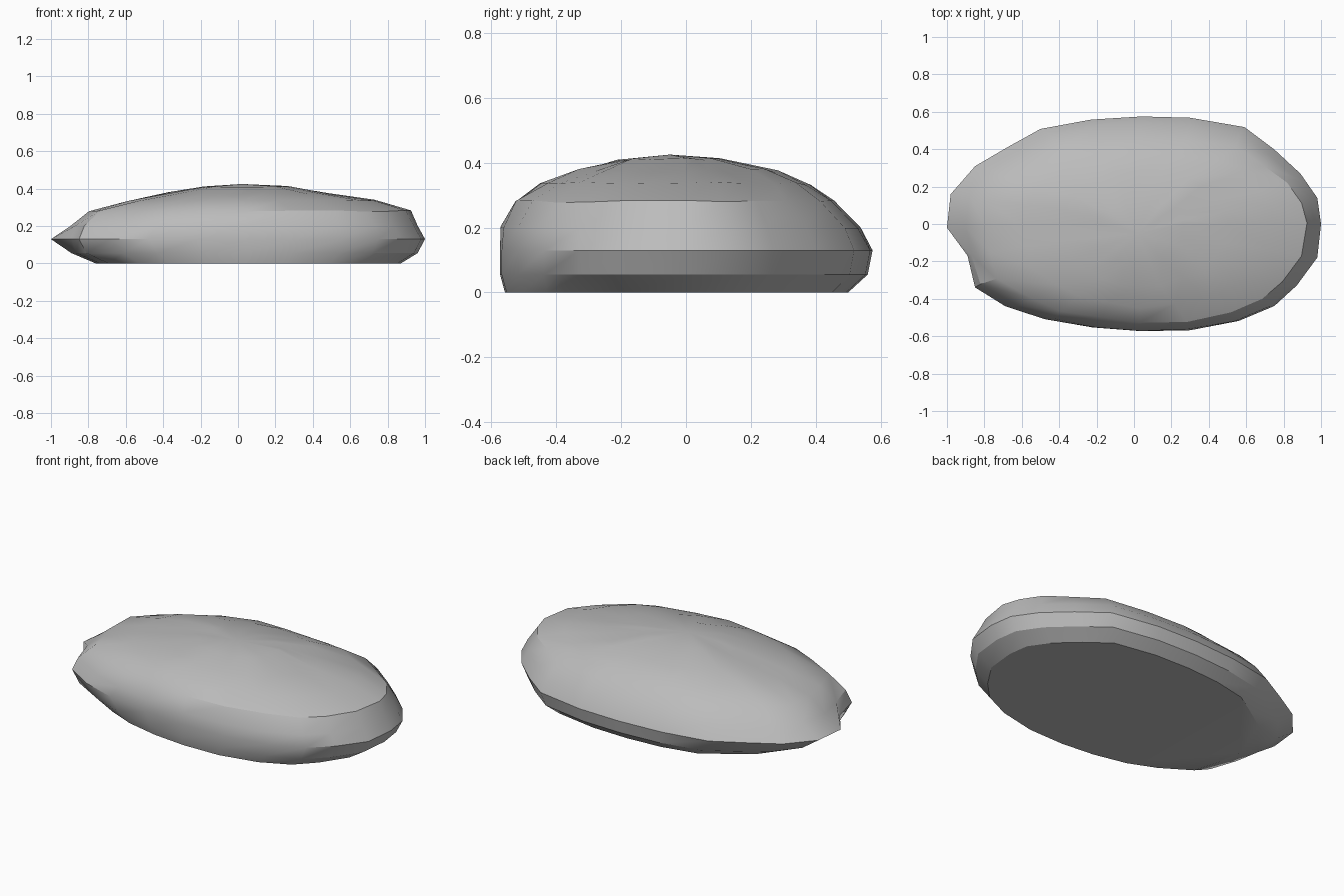
import bpy, bmesh, math, random

if "Cube" in bpy.data.objects:
    bpy.data.objects.remove(bpy.data.objects["Cube"])

random.seed(4)

# Widest outline of the stone (at z = 0.13), counter-clockwise from the right end
girdle = [(1, 0), (.98, .14), (.89, .27), (.75, .40), (.59, .52), (.30, .57),
          (.04, .577), (-.23, .56), (-.50, .51), (-.68, .41), (-.85, .31),
          (-.98, .16), (-1, -.02), (-.89, -.17), (-.85, -.34), (-.69, -.44),
          (-.48, -.51), (-.22, -.555), (.04, -.575), (.30, -.57), (.56, -.52),
          (.75, -.44), (.87, -.33), (.98, -.18)]

# The other rings use the same outline without the notch at the left end
plain = list(girdle)
plain[12], plain[13], plain[14] = (-1, -.02), (-.97, -.17), (-.91, -.33)

# Ring: z, x min, x max, y min, y max, jitter
rings = [(0, -.76, .87, -.56, .50, 0),
         (.055, -.89, .96, -.575, .56, 0),
         (.13, -1, 1, -.575, .575, 0),
         (.20, -.90, .965, -.57, .54, .006),
         (.28, -.80, .92, -.525, .455, .008),
         (.335, -.60, .74, -.44, .385, .012),
         (.375, -.37, .49, -.33, .28, .012),
         (.41, -.18, .27, -.21, .11, .008)]

bm = bmesh.new()
loops = []
for z, x0, x1, y0, y1, j in rings:
    loop = []
    for x, y in (girdle if z == .13 else plain):
        px = x * (x1 if x > 0 else -x0)
        py = y / .577 * (y1 if y > 0 else -y0)
        loop.append(bm.verts.new((px + random.uniform(-j, j),
                                  py + random.uniform(-j, j),
                                  z + random.uniform(-j, j) * .5)))
    loops.append(loop)

# Sides, flat underside and crown
n = len(girdle)
for a, b in zip(loops, loops[1:]):
    for i in range(n):
        k = (i + 1) % n
        bm.faces.new((a[i], a[k], b[k], b[i]))
bm.faces.new(loops[0][::-1])
peak = bm.verts.new((.02, -.05, .425))
for i in range(n):
    bm.faces.new((loops[-1][i], loops[-1][(i + 1) % n], peak))
bmesh.ops.recalc_face_normals(bm, faces=bm.faces)

mesh = bpy.data.meshes.new("stone")
bm.to_mesh(mesh)
bm.free()
stone = bpy.data.objects.new("stone", mesh)
bpy.context.collection.objects.link(stone)

# Single stone grey
grey = bpy.data.materials.new("stone grey")
grey.diffuse_color = (.5, .5, .5, 1)
grey.use_nodes = True
grey.node_tree.nodes["Principled BSDF"].inputs["Base Color"].default_value = grey.diffuse_color
mesh.materials.append(grey)

# Soft facets, crisp base edge
bpy.context.view_layer.objects.active = stone
stone.select_set(True)
bpy.ops.object.shade_smooth_by_angle(angle=math.radians(30))
